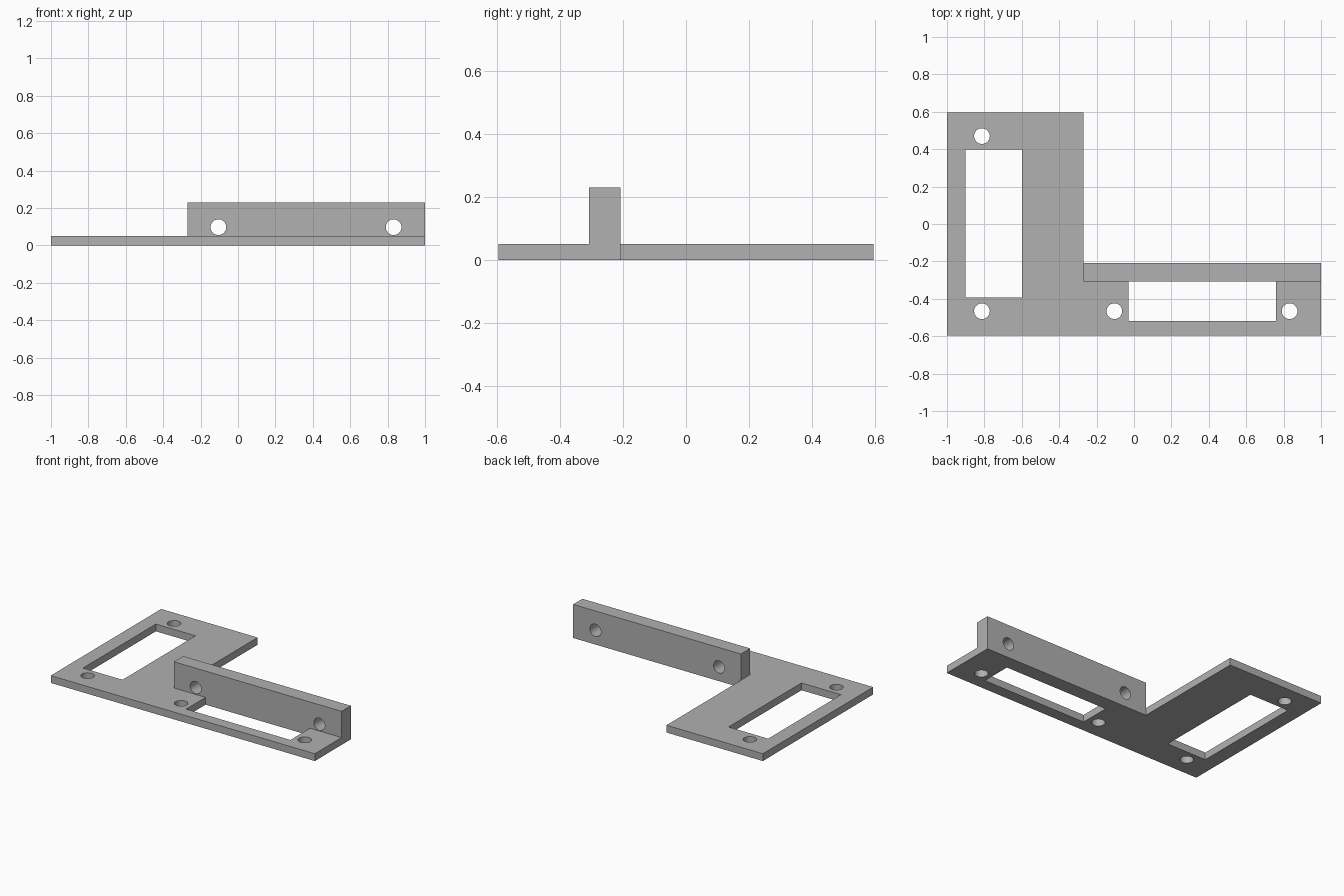
import bpy
import bmesh
import math
from mathutils import Matrix

cube = bpy.data.objects.get("Cube")
if cube:
    bpy.data.objects.remove(cube, do_unlink=True)

GREY = (0.44, 0.44, 0.44, 1.0)
grey = bpy.data.materials.new("plain_grey")
grey.use_nodes = True
grey.diffuse_color = GREY
grey.node_tree.nodes["Principled BSDF"].inputs["Base Color"].default_value = GREY

HOLE_RADIUS = 0.042


def rectangle(x0, y0, x1, y1):
    return [(x0, y0), (x1, y0), (x1, y1), (x0, y1)]


def circle(x, y, sides=32):
    angles = [math.tau * i / sides for i in range(sides)]
    return [(x + HOLE_RADIUS * math.cos(a), y + HOLE_RADIUS * math.sin(a)) for a in angles]


def slab(name, outline, openings, depth, matrix=None):
    """Fill an outline around its openings, then extrude it upwards."""
    bm = bmesh.new()
    for loop in [outline] + openings:
        verts = [bm.verts.new((x, y, 0)) for x, y in loop]
        for i, v in enumerate(verts):
            bm.edges.new((verts[i - 1], v))
    bmesh.ops.triangle_fill(bm, use_beauty=True, edges=bm.edges[:], normal=(0, 0, 1))
    grown = bmesh.ops.extrude_face_region(bm, geom=bm.faces[:], use_keep_orig=True)
    top = [g for g in grown["geom"] if isinstance(g, bmesh.types.BMVert)]
    bmesh.ops.translate(bm, verts=top, vec=(0, 0, depth))
    if matrix:
        bm.transform(matrix)
    bmesh.ops.recalc_face_normals(bm, faces=bm.faces[:])
    mesh = bpy.data.meshes.new(name)
    bm.to_mesh(mesh)
    bm.free()
    mesh.materials.append(grey)
    obj = bpy.data.objects.new(name, mesh)
    bpy.context.collection.objects.link(obj)
    bpy.ops.object.select_all(action="DESELECT")
    obj.select_set(True)
    bpy.context.view_layer.objects.active = obj
    bpy.ops.object.shade_smooth_by_angle(angle=math.radians(30))
    return obj


# L-shaped base plate with two windows and four screw holes
THICK = 0.05
WALL_LEFT, WALL_FRONT, WALL_BACK = -0.27, -0.308, -0.208
BACK = 0.597
plate_outline = [(-1, -BACK), (1, -BACK), (1, WALL_BACK),
                 (WALL_LEFT, WALL_BACK), (WALL_LEFT, BACK), (-1, BACK)]
windows = [rectangle(-0.9, -0.392, -0.6, 0.397),
           rectangle(-0.03, -0.518, 0.76, WALL_FRONT)]
plate_holes = [circle(-0.813, 0.47)] + [circle(x, -0.466) for x in (-0.813, -0.105, 0.832)]
slab("base_plate", plate_outline, windows + plate_holes, THICK)

# Upright wall with two cross holes, drawn flat then stood up
stand = Matrix.Translation((0, WALL_BACK, 0)) @ Matrix.Rotation(math.radians(90), 4, "X")
slab("upright_wall", rectangle(WALL_LEFT, THICK, 1, 0.23),
     [circle(x, 0.097) for x in (-0.105, 0.832)], WALL_BACK - WALL_FRONT, stand)
